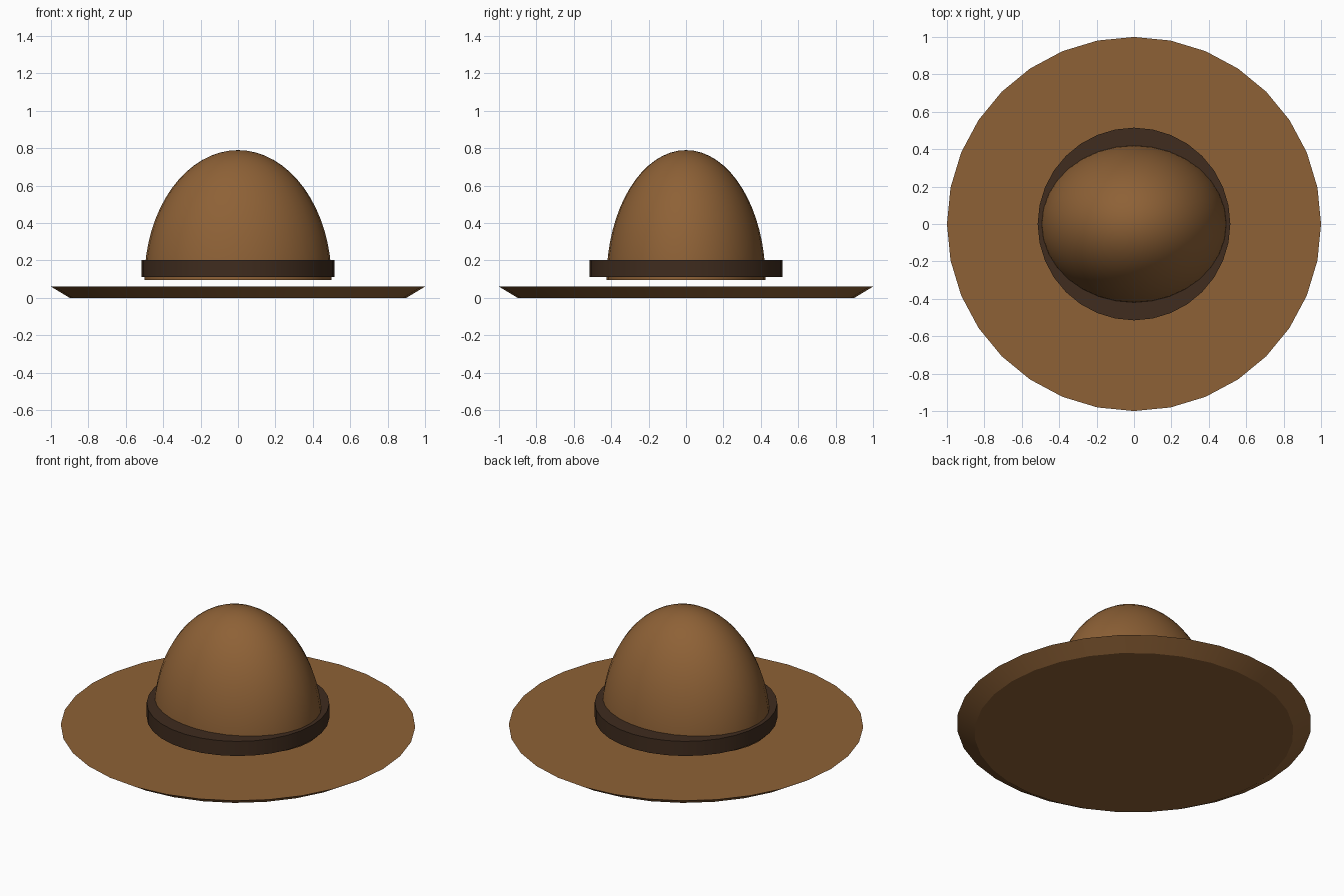
import bpy
import bmesh
import math

if "Cube" in bpy.data.objects:
    bpy.data.objects.remove(bpy.data.objects["Cube"])

SIDES = 32


def material(name, color):
    mat = bpy.data.materials.new(name)
    mat.diffuse_color = (*color, 1.0)
    mat.use_nodes = True
    mat.node_tree.nodes["Principled BSDF"].inputs["Base Color"].default_value = mat.diffuse_color
    return mat


felt = material("brown_felt", (0.27, 0.12, 0.037))
leather = material("dark_band", (0.05, 0.025, 0.013))


def tapered_disc(name, r_bottom, r_top, z0, z1, mat):
    bpy.ops.mesh.primitive_cone_add(vertices=SIDES, radius1=r_bottom, radius2=r_top,
                                    depth=z1 - z0, location=(0, 0, (z0 + z1) / 2))
    obj = bpy.context.object
    obj.name = name
    obj.data.materials.append(mat)
    bpy.ops.object.shade_smooth_by_angle(angle=math.radians(30))
    return obj


# Brim: thin disc flaring outward to the top edge
tapered_disc("brim", 0.90, 1.00, 0.0, 0.06, felt)

# Hat band: round, wider than the oval crown front to back
tapered_disc("hat_band", 0.515, 0.515, 0.112, 0.203, leather)

# Crown: upper half of an oval, stretched sphere, open underneath
bm = bmesh.new()
bmesh.ops.create_uvsphere(bm, u_segments=SIDES, v_segments=32, radius=1.0)
bmesh.ops.delete(bm, geom=[v for v in bm.verts if v.co.z < -0.001], context='VERTS')
bmesh.ops.scale(bm, vec=(0.50, 0.425, 0.695), verts=bm.verts)
for face in bm.faces:
    face.smooth = True
mesh = bpy.data.meshes.new("crown")
bm.to_mesh(mesh)
bm.free()
mesh.materials.append(felt)
crown = bpy.data.objects.new("crown", mesh)
crown.location.z = 0.095
bpy.context.collection.objects.link(crown)
